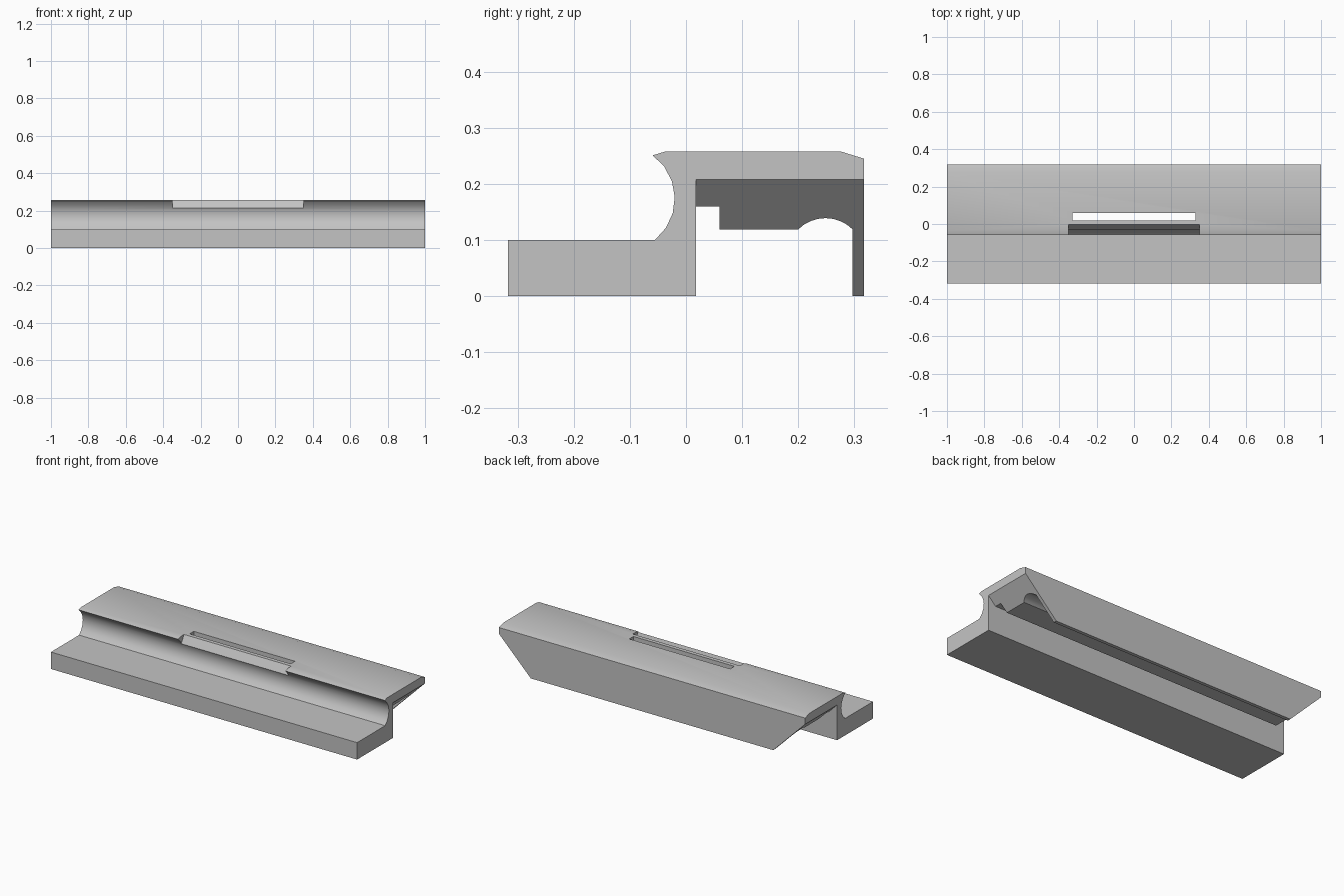
import bpy, bmesh
from math import cos, sin, radians

old = bpy.data.objects.get("Cube")
if old:
    bpy.data.objects.remove(old, do_unlink=True)

HALF = 1.0        # half length of the extrusion
SHELF = 0.208     # underside of the top plate, where the mitred ends begin


def arc(cy, cz, r, start, end, steps):
    """Points of an arc in the (y, z) plane, angles in degrees."""
    angles = [radians(start + (end - start) * i / steps) for i in range(steps + 1)]
    return [(cy + r * cos(a), cz + r * sin(a)) for a in angles]


def make_object(name, bm):
    bmesh.ops.recalc_face_normals(bm, faces=bm.faces[:])
    mesh = bpy.data.meshes.new(name)
    bm.to_mesh(mesh)
    bm.free()
    obj = bpy.data.objects.new(name, mesh)
    bpy.context.collection.objects.link(obj)
    return obj


def prism(name, profile, half):
    """Extrude a (y, z) profile along x."""
    bm = bmesh.new()
    face = bm.faces.new([bm.verts.new((-half, y, z)) for y, z in profile])
    moved = bmesh.ops.extrude_face_region(bm, geom=[face])["geom"]
    verts = [g for g in moved if isinstance(g, bmesh.types.BMVert)]
    bmesh.ops.translate(bm, vec=(2 * half, 0, 0), verts=verts)
    return make_object(name, bm)


# Front block, concave channel and top plate: full length
outer = [(-0.317, 0), (-0.317, 0.1)]
outer += arc(-0.115, 0.174, 0.095, -51, 54, 6)
outer += [(-0.036, 0.258), (0.275, 0.258), (0.317, 0.245),
          (0.317, SHELF), (0.018, SHELF), (0.018, 0)]

# Rear wall, arched groove and stepped underside: ends mitred at 45 degrees
under = [(0.317, 0), (0.297, 0)]
under += arc(0.2485, 0.0702, 0.0688, 45, 135, 8)
under += [(0.06, 0.119), (0.06, 0.16), (0.018, 0.16)]

bm = bmesh.new()
ends = []
for side in (-1, 1):
    a = [bm.verts.new((side * HALF, y, z)) for y, z in outer]
    b = [bm.verts.new((side * (HALF - SHELF + z), y, z)) for y, z in under]
    bm.faces.new(a)                        # upright end
    bm.faces.new([a[-3]] + b + [a[-2]])    # mitred end
    ends.append((a, b))

(a0, b0), (a1, b1) = ends
strip0 = [a0[-1]] + a0[:-2] + b0
strip1 = [a1[-1]] + a1[:-2] + b1
for i in range(len(strip0) - 1):
    bm.faces.new((strip0[i], strip0[i + 1], strip1[i + 1], strip1[i]))
# Inner face of the front wall
bm.faces.new((a0[-1], a0[-2], b0[-1], b1[-1], a1[-2], a1[-1]))
rail = make_object("channel_rail", bm)

# Slot through the top plate and sloped notch in the front lip
cutters = [
    prism("slot_cutter", [(0.02, 0.1), (0.059, 0.1), (0.059, 0.3), (0.02, 0.3)], 0.33),
    prism("notch_cutter", [(-0.034, 0.205), (-0.1, 0.205), (-0.1, 0.3), (0.021, 0.3)], 0.35),
]
bpy.ops.object.select_all(action="DESELECT")
bpy.context.view_layer.objects.active = rail
rail.select_set(True)
for cutter in cutters:
    cutter.hide_render = True
    mod = rail.modifiers.new(cutter.name, "BOOLEAN")
    mod.operation = "DIFFERENCE"
    mod.solver = "EXACT"
    mod.object = cutter
    bpy.ops.object.modifier_apply(modifier=mod.name)
    bpy.data.objects.remove(cutter, do_unlink=True)

# Plain grey finish
grey = bpy.data.materials.new("light_grey")
grey.use_nodes = True
color = (0.55, 0.55, 0.55, 1)
grey.diffuse_color = color
grey.node_tree.nodes["Principled BSDF"].inputs["Base Color"].default_value = color
rail.data.materials.clear()
rail.data.materials.append(grey)
bpy.ops.object.shade_smooth_by_angle(angle=radians(30))
